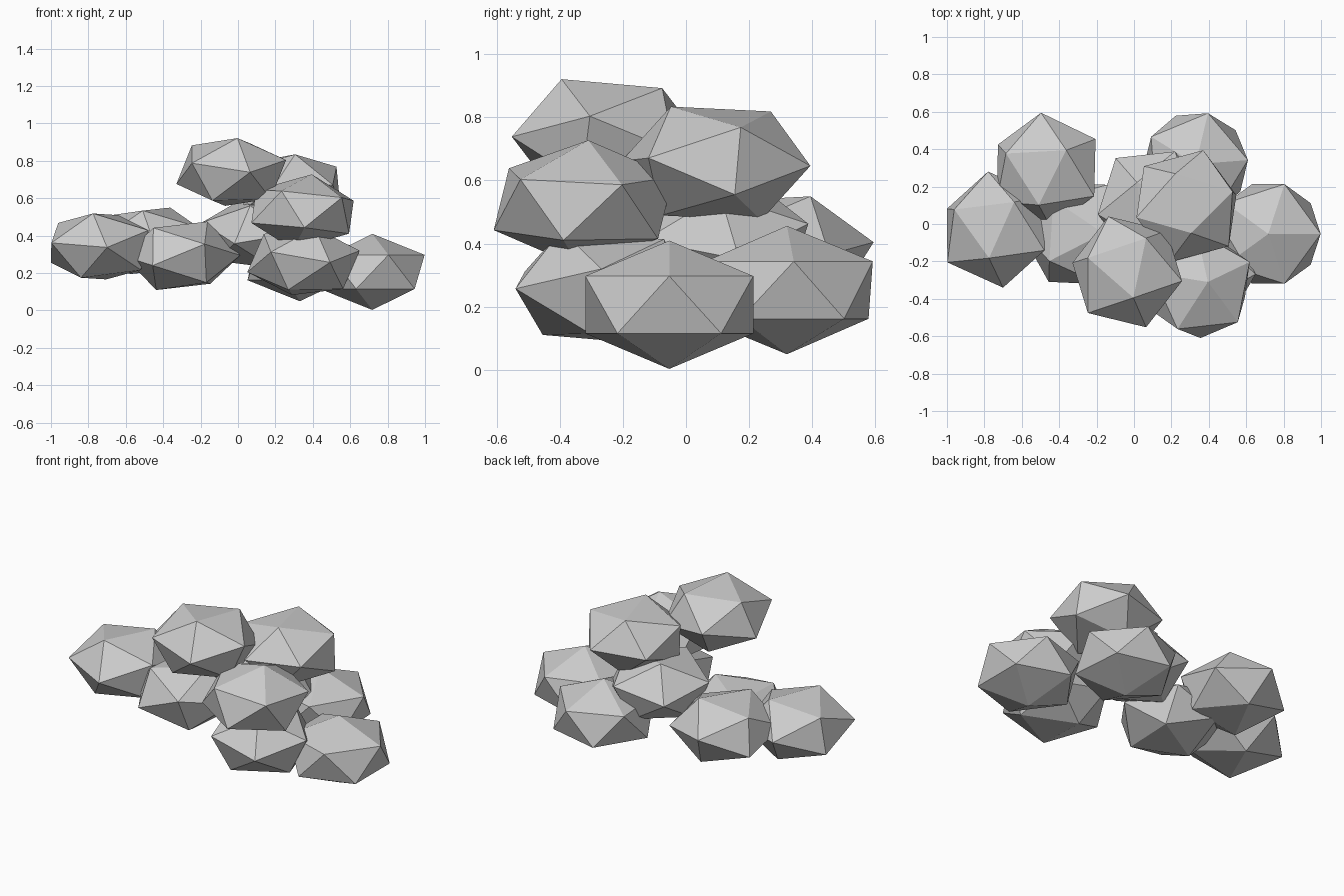
import bpy
from mathutils import Vector, Matrix

R, SQUASH = 0.313, 0.65   # lump radius, vertical flattening


def lump(name, centre, corner, neighbour):
    """Flattened icosahedron turned so one corner and its neighbour face the given offsets."""
    a, b = (Vector((v[0], v[1], v[2] / SQUASH)) for v in (corner, neighbour))
    z = a.normalized()
    x = (b - z * b.dot(z)).normalized()
    y = z.cross(x)
    turn = Matrix((x, y, z)).transposed().to_4x4()
    bpy.ops.mesh.primitive_ico_sphere_add(subdivisions=1, radius=R)
    ob = bpy.context.object
    ob.name = name
    ob.data.transform(Matrix.Diagonal((1, 1, SQUASH, 1)) @ turn)
    ob.location = centre
    return ob


# name, centre, offset of one corner, offset of an adjacent corner
lumps = [
    # lower layer
    ("right_lump", (0.718, -0.053, 0.206), (0, 0, 0.2), (0.28, 0, 0.09)),
    ("back_right_lump", (0.33, 0.32, 0.2525), (0, 0, 0.2), (0.065, 0.27, 0.09)),
    ("front_right_lump", (0.35, -0.262, 0.262), (0.06, -0.13, 0.175), (0.3, -0.02, 0.075)),
    ("front_left_lump", (-0.30, -0.05, 0.292), (0.14, 0, 0.187), (0.155, 0.26, 0.05)),
    ("left_lump", (-0.74, -0.03, 0.342), (0.04, -0.31, -0.005), (-0.035, -0.15, 0.175)),
    ("back_left_lump", (-0.47, 0.287, 0.372), (0.1, 0.1, 0.165), (-0.04, -0.19, 0.165)),
    # middle and upper layers
    ("middle_lump", (0.10, 0.11, 0.41), (-0.2, 0.245, 0), (-0.29, -0.065, 0.06)),
    ("upper_front_lump", (0.345, -0.325, 0.527), (0.05, 0.015, 0.2), (0.27, 0.12, 0.075)),
    ("upper_back_lump", (0.28, 0.095, 0.654), (0.025, -0.14, 0.176), (0.25, 0.085, 0.110)),
    ("top_lump", (-0.036, -0.256, 0.74), (0.034, -0.143, 0.187), (0.29, -0.048, 0.063)),
]
for args in lumps:
    lump(*args)
